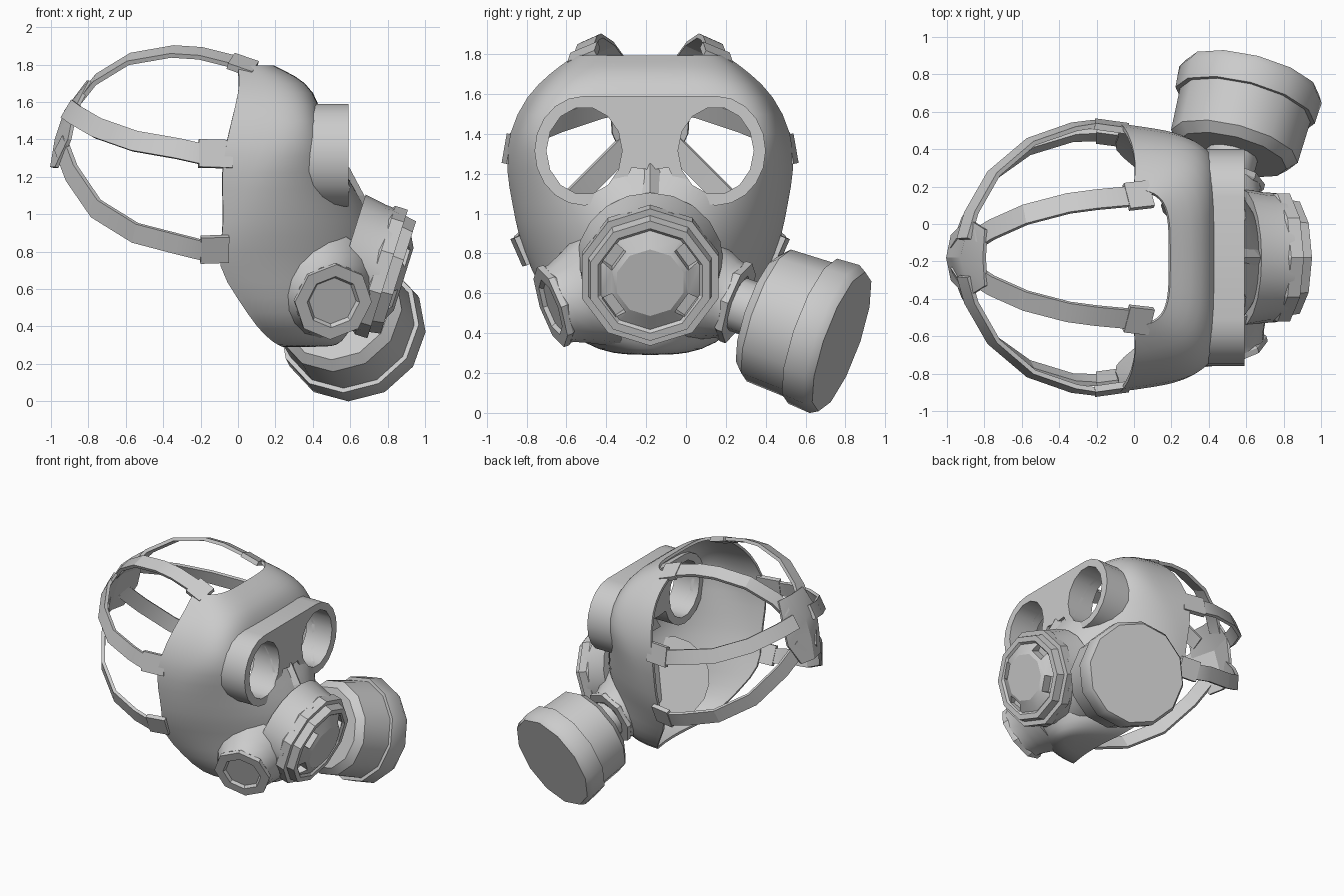
import bpy, bmesh, math
from mathutils import Vector as V

if "Cube" in bpy.data.objects:
    bpy.data.objects.remove(bpy.data.objects["Cube"])

MID = -0.18                      # mirror plane of the mask


def make(name, verts, faces):
    me = bpy.data.meshes.new(name)
    me.from_pydata([tuple(v) for v in verts], [], faces)
    bm = bmesh.new()
    bm.from_mesh(me)
    bmesh.ops.recalc_face_normals(bm, faces=bm.faces)
    bm.to_mesh(me)
    bm.free()
    ob = bpy.data.objects.new(name, me)
    ob.location.y = MID
    bpy.context.collection.objects.link(ob)
    return ob


def finish(ob, angle=35):
    bpy.ops.object.select_all(action='DESELECT')
    ob.select_set(True)
    bpy.context.view_layer.objects.active = ob
    bpy.context.view_layer.update()
    for m in list(ob.modifiers):
        bpy.ops.object.modifier_apply(modifier=m.name)
    bpy.ops.object.shade_smooth_by_angle(angle=math.radians(angle))


def cut(ob, cutter):
    m = ob.modifiers.new("cut", 'BOOLEAN')
    m.operation, m.solver, m.object = 'DIFFERENCE', 'EXACT', cutter
    cutter.hide_render = True


def loft(rings):
    """Closed rings joined into a capped solid."""
    n = len(rings[0])
    verts = [p for r in rings for p in r]
    faces = [(i*n+j, i*n+(j+1) % n, (i+1)*n+(j+1) % n, (i+1)*n+j)
             for i in range(len(rings)-1) for j in range(n)]
    faces += [tuple(range(n)), tuple(range(len(verts)-n, len(verts)))]
    return verts, faces


def merge(parts):
    verts, faces = [], []
    for v, f in parts:
        k = len(verts)
        verts += v
        faces += [tuple(i+k for i in q) for q in f]
    return verts, faces


def frame(axis):
    a = V(axis).normalized()
    u = (V((0, 0, 1)) - a*a.z).normalized()
    return a, u, a.cross(u)


def lathe(name, profile, n, centre, axis):
    a, u, w = frame(axis)
    rings = [[V(centre) + a*h + (u*math.cos(2*math.pi*k/n) + w*math.sin(2*math.pi*k/n))*r
              for k in range(n)] for r, h in profile]
    return make(name, *loft(rings))


def ellipse(y0, ry, rz, x, n=14):
    return [V((x, y0 + ry*math.cos(2*math.pi*k/n), 1.315 + rz*math.sin(2*math.pi*k/n)))
            for k in range(n)]


# eye hole cutter
eye_cut = make("eye_cutter", *merge([loft([ellipse(s*.33, .19, .22, x) for x in (.15, .8)])
                                     for s in (1, -1)]))

# face shell: stacked super-elliptic arcs (z, back x, front x, half width, squareness)
levels = [(1.785, .0, .19, .36, 4), (1.76, .0, .24, .40, 4), (1.70, .01, .36, .48, 4),
          (1.59, -.01, .43, .60, 5), (1.40, -.06, .46, .69, 6), (1.22, -.09, .56, .70, 2.8),
          (1.05, -.08, .67, .68, 1.9), (.88, -.08, .73, .65, 1.7), (.73, -.12, .70, .59, 1.75),
          (.55, .0, .66, .50, 1.9), (.40, .1, .60, .40, 2), (.32, .19, .55, .25, 2),
          (.30, .24, .50, .12, 2)]
N = 24
verts = []
for z, xb, xf, w, n in levels:
    for k in range(N+1):
        t = math.pi*(k/N - .5)
        c, s = max(math.cos(t), 0), math.sin(t)
        u = c**(2/n)
        taper = 1.02 - .1*u if z > 1.1 else 1
        verts.append((xb + (xf-xb)*u, math.copysign(w*abs(s)**(2/n)*taper, s), z))
faces = [(i*(N+1)+k, i*(N+1)+k+1, (i+1)*(N+1)+k+1, (i+1)*(N+1)+k)
         for i in range(len(levels)-1) for k in range(N)]
faces.append(tuple(range(len(verts)-N-1, len(verts))))
shell = make("face_shell", verts, faces)
shell.modifiers.new("smooth", 'SUBSURF').levels = 1
sol = shell.modifiers.new("thick", 'SOLIDIFY')
sol.thickness, sol.offset = .02, 0
cut(shell, eye_cut)
finish(shell, 50)

# goggle surround
half = [(.33 + .25*math.cos(math.radians(a)), 1.315 + .275*math.sin(math.radians(a)))
        for a in range(90, -163, -18)]
outline = half + [(0, 1.22)] + [(-y, z) for y, z in reversed(half)]
goggles = make("goggle_surround", *loft([[V((x, y, z)) for y, z in outline] for x in (.37, .59)]))
cut(goggles, eye_cut)
finish(goggles)

# nose ridge rising to the bridge of the goggles
make("nose_ridge", *loft([[V((.53, -w, z)), V((x, 0, z)), V((.53, w, z))]
                          for x, w, z in ((.595, .05, 1.25), (.675, .19, 1.10), (.72, .26, 1.0))]))

# mouthpiece: snout and decagonal plate with four slots
mouth, m_axis = V((.80, 0, .68)), (.95, 0, -.30)
finish(lathe("snout", [(.37, -.24), (.35, -.12), (.345, -.04)], 20, mouth, m_axis))
plate = lathe("mouth_plate", [(.33, -.1), (.36, -.07), (.36, 0), (.325, 0), (.315, .06),
                              (.275, .06), (.26, .045), (.175, .09)], 10, mouth, m_axis)
a, u, w = frame(m_axis)
slots = []
for ang in (55, 125, 235, 305):
    t = math.radians(ang)
    rad, tan = u*math.cos(t) + w*math.sin(t), w*math.cos(t) - u*math.sin(t)
    slots.append(loft([[mouth + a*h + rad*(.222 + i*.03) + tan*j*.06
                        for i, j in ((-1, -1), (1, -1), (1, 1), (-1, 1))] for h in (.01, .2)]))
slot_cut = make("slot_cutter", *merge(slots))
cut(plate, slot_cut)
finish(plate, 20)

# cheek nozzles, valve on one side and filter on the other
for s, name, back in ((-1, "valve", 0), (1, "filter", .06)):
    axis = (.24, s*.92, -.33)
    c = V((.51, s*.50, .53)) - V(axis)*back
    finish(lathe(name + "_nozzle", [(.30, -.26), (.27, -.20), (.235, -.13), (.205, -.06), (.20, -.03)],
                 16, c, axis))
    finish(lathe(name + "_flange", [(.19, -.06), (.212, -.03), (.212, 0), (.145, 0), (.13, -.02)],
                 8, c, axis), 20)
finish(lathe("filter_canister", [(.14, -.12), (.14, 0), (.30, 0), (.35, .05), (.36, .29),
                                 (.385, .29), (.393, .41), (.37, .45)], 12, (.525, .55, .505), axis))


# head straps and their tabs
def strap(path, width, thick, mid_z):
    parts = []
    for s in (1, -1):
        pts = [V((x, s*y, z)) for x, y, z in path]
        rings = []
        for i, p in enumerate(pts):
            t = (pts[min(i+1, len(pts)-1)] - pts[max(i-1, 0)]).normalized()
            side = t.cross(p - V((-.3, 0, mid_z))).normalized()*width/2
            nor = side.cross(t).normalized()*thick/2
            rings.append([p+side+nor, p-side+nor, p-side-nor, p+side-nor])
        parts.append(loft(rings))
    return merge(parts)


straps = {
    "upper": (1.2, [(.09, .34, 1.775), (-.04, .325, 1.82), (-.2, .31, 1.86), (-.35, .29, 1.87),
                    (-.58, .23, 1.83), (-.76, .15, 1.72), (-.84, .10, 1.62)]),
    "middle": (1.2, [(-.03, .69, 1.32), (-.21, .715, 1.325), (-.32, .70, 1.35), (-.55, .62, 1.39),
                     (-.75, .45, 1.46), (-.87, .24, 1.53), (-.91, .1, 1.56)]),
    "lower": (1.1, [(-.05, .635, .815), (-.2, .655, .81), (-.32, .65, .84), (-.55, .58, .90),
                    (-.76, .43, 1.03), (-.89, .24, 1.22), (-.95, .08, 1.38)])}
for name, (mid_z, path) in straps.items():
    finish(make(name + "_straps", *strap(path, .11, .025, mid_z)), 20)
    finish(make(name + "_strap_tabs", *strap(path[:2], .15, .035, mid_z)), 20)

# back pad where the straps meet
rows = [(1.71, -.80, .15, -.79), (1.55, -.92, .20, -.87), (1.40, -.97, .19, -.90),
        (1.25, -.995, .12, -.97)]
pv = [p for z, xc, y, xs in rows for p in ((xs, -y, z), (xc, 0, z), (xs, y, z))]
pad = make("back_pad", pv, [(i*3+k, i*3+k+1, i*3+k+4, i*3+k+3) for i in range(3) for k in (0, 1)])
sol = pad.modifiers.new("thick", 'SOLIDIFY')
sol.thickness, sol.offset = .02, 0
finish(pad, 20)

for helper in (eye_cut, slot_cut):
    bpy.data.objects.remove(helper)
